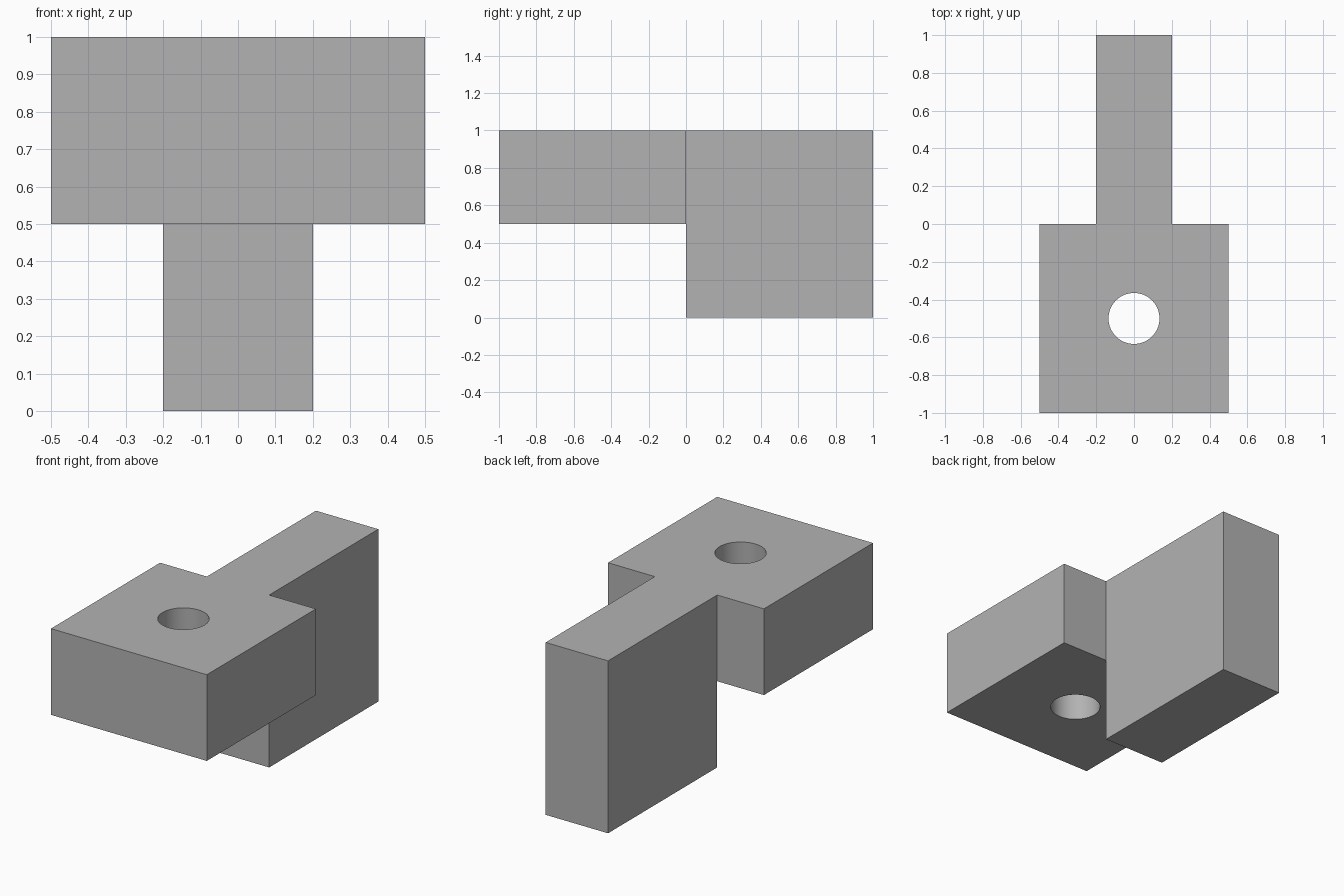
import bpy
import bmesh

default = bpy.data.objects.get("Cube")
if default:
    bpy.data.objects.remove(default, do_unlink=True)

# Plain grey material
grey = bpy.data.materials.new("plain_grey")
grey.use_nodes = True
colour = (0.45, 0.45, 0.45, 1)
grey.diffuse_color = colour
grey.node_tree.nodes["Principled BSDF"].inputs["Base Color"].default_value = colour


def prism(name, outline, bottom, top):
    """Closed solid made by raising a flat outline."""
    bm = bmesh.new()
    base = bm.faces.new([bm.verts.new((x, y, bottom)) for x, y in outline])
    raised = bmesh.ops.extrude_face_region(bm, geom=[base])["geom"]
    verts = [v for v in raised if isinstance(v, bmesh.types.BMVert)]
    bmesh.ops.translate(bm, verts=verts, vec=(0, 0, top - bottom))
    bmesh.ops.recalc_face_normals(bm, faces=bm.faces)
    mesh = bpy.data.meshes.new(name)
    bm.to_mesh(mesh)
    bm.free()
    mesh.materials.append(grey)
    obj = bpy.data.objects.new(name, mesh)
    bpy.context.collection.objects.link(obj)
    return obj


def cut(target, cutter):
    mod = target.modifiers.new(cutter.name, "BOOLEAN")
    mod.operation = "DIFFERENCE"
    mod.solver = "EXACT"
    mod.object = cutter
    bpy.context.view_layer.objects.active = target
    bpy.ops.object.modifier_apply(modifier=mod.name)
    bpy.data.objects.remove(cutter, do_unlink=True)


# Wide front block with a narrow rear web, mirrored about x = 0
half = [(0.5, -1), (0.5, 0), (0.2, 0), (0.2, 1)]
bracket = prism("bracket", half + [(-x, y) for x, y in reversed(half)], 0, 1)

# Open space under the front block
cut(bracket, prism("underside_cutter", [(-0.7, -1.2), (0.7, -1.2), (0.7, 0), (-0.7, 0)], -0.2, 0.5))

# Round hole through the front block
bpy.ops.mesh.primitive_cylinder_add(vertices=64, radius=0.135, depth=1, location=(0, -0.5, 0.75))
hole = bpy.context.object
hole.name = "hole_cutter"
hole.data.materials.append(grey)
cut(bracket, hole)

# Smooth hole wall, sharp edges elsewhere
bpy.ops.object.select_all(action="DESELECT")
bracket.select_set(True)
bpy.context.view_layer.objects.active = bracket
bpy.ops.object.shade_smooth_by_angle()
